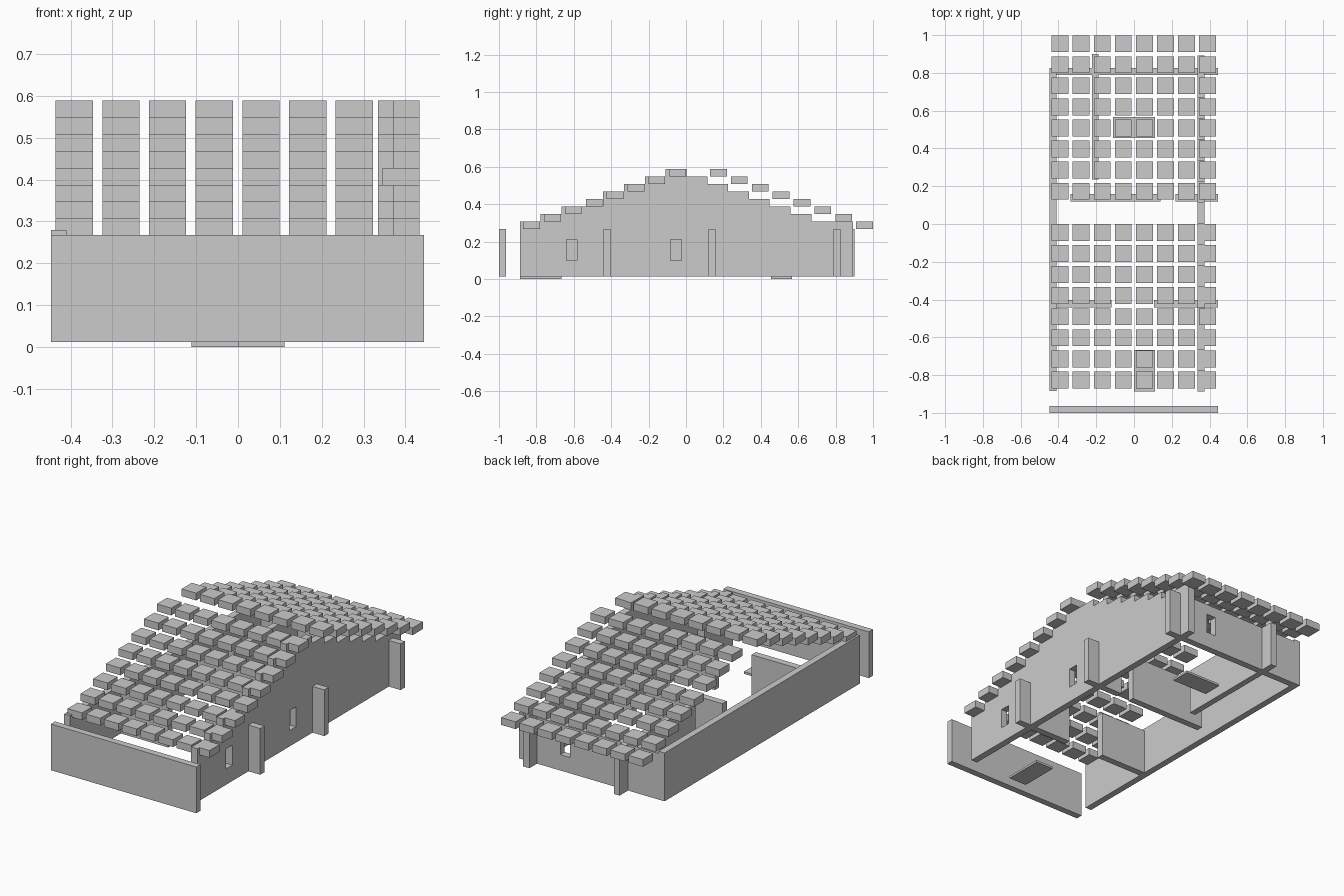
import bpy, bmesh

if "Cube" in bpy.data.objects:
    bpy.data.objects.remove(bpy.data.objects["Cube"])

FLOOR, WALL_TOP = 0.012, 0.268


def make_object(name, bm):
    bmesh.ops.recalc_face_normals(bm, faces=bm.faces)
    mesh = bpy.data.meshes.new(name)
    bm.to_mesh(mesh)
    bm.free()
    obj = bpy.data.objects.new(name, mesh)
    bpy.context.collection.objects.link(obj)
    return obj


def add_box(bm, x, y, z):
    verts = bmesh.ops.create_cube(bm, size=1)["verts"]
    for v in verts:
        v.co = [a + (b - a) * (c + 0.5) for (a, b), c in zip((x, y, z), v.co)]


def box(name, x, y, z=(FLOOR, WALL_TOP)):
    bm = bmesh.new()
    add_box(bm, x, y, z)
    return make_object(name, bm)


def cut(obj, name, x, y, z):
    cutter = box(name, x, y, z)
    cutter.hide_render = True
    cutter.hide_viewport = True
    cutter.display_type = 'WIRE'
    mod = obj.modifiers.new(name, 'BOOLEAN')
    mod.operation = 'DIFFERENCE'
    mod.solver = 'EXACT'
    mod.object = cutter


# Roof tiles: eight columns, eight stepped rows per slope
TILE, PITCH, RISE = 0.089, 0.1116, 0.0403
for side, name in ((-1, "front_roof_tiles"), (1, "back_roof_tiles")):
    bm = bmesh.new()
    for row in range(8):
        y = -PITCH * row - TILE if side < 0 else 0.129 + PITCH * row
        top = 0.589 - RISE * row
        for col in range(8):
            x = -0.436 + PITCH * col
            add_box(bm, (x, x + TILE), (y, y + TILE), (top - RISE, top))
    make_object(name, bm)

# Stepped gable wall on the right, extruded from its profile
step = 1.781 / 16
levels = [7, 6, 5, 5, 3, 2, 1, 0, 1, 2, 3, 4, 5, 6, 7, 7]
profile = [(-0.888, FLOOR)]
last = None
for i, level in enumerate(levels):
    y0, z = -0.888 + step * i, 0.589 - RISE * level
    if level != last:
        if last is not None:
            profile.append((y0, profile[-1][1]))
        profile.append((y0, z))
    last = level
profile += [(0.893, profile[-1][1]), (0.893, FLOOR)]
bm = bmesh.new()
face = bm.faces.new([bm.verts.new((0.335, y, z)) for y, z in profile])
extruded = bmesh.ops.extrude_face_region(bm, geom=[face])["geom"]
bmesh.ops.translate(bm, vec=(0.038, 0, 0),
                    verts=[g for g in extruded if isinstance(g, bmesh.types.BMVert)])
gable = make_object("gable_wall", bm)
for n, y in enumerate((-0.611, -0.054)):
    cut(gable, f"gable_window_cutter_{n}", (0.3, 0.4), (y - 0.029, y + 0.029), (0.10, 0.21))

# Outer walls
box("front_wall", (-0.447, 0.445), (-1.0, -0.963))
box("left_wall", (-0.447, -0.41), (-0.885, 0.826), (FLOOR, 0.28))
back = box("back_wall", (-0.447, 0.445), (0.788, 0.826))
cut(back, "back_window_cutter", (0.134, 0.192), (0.75, 0.86), (0.10, 0.21))

# Inner walls, whose right ends project as buttresses
box("middle_wall_left", (-0.335, 0.14), (0.12, 0.158))
box("middle_wall_right", (0.22, 0.445), (0.12, 0.158))
box("near_wall_left", (-0.415, -0.12), (-0.441, -0.403))
box("near_wall_right", (0.105, 0.445), (-0.441, -0.403))
box("long_wall", (-0.223, -0.188), (0.235, 0.9))

# Floor pads
for n, (x, y) in enumerate(((-0.111, 0.455), (0.0, 0.455), (0.0, -0.777), (0.0, -0.888))):
    box(f"floor_pad_{n}", (x, x + 0.111), (y, y + 0.111), (0, FLOOR))
